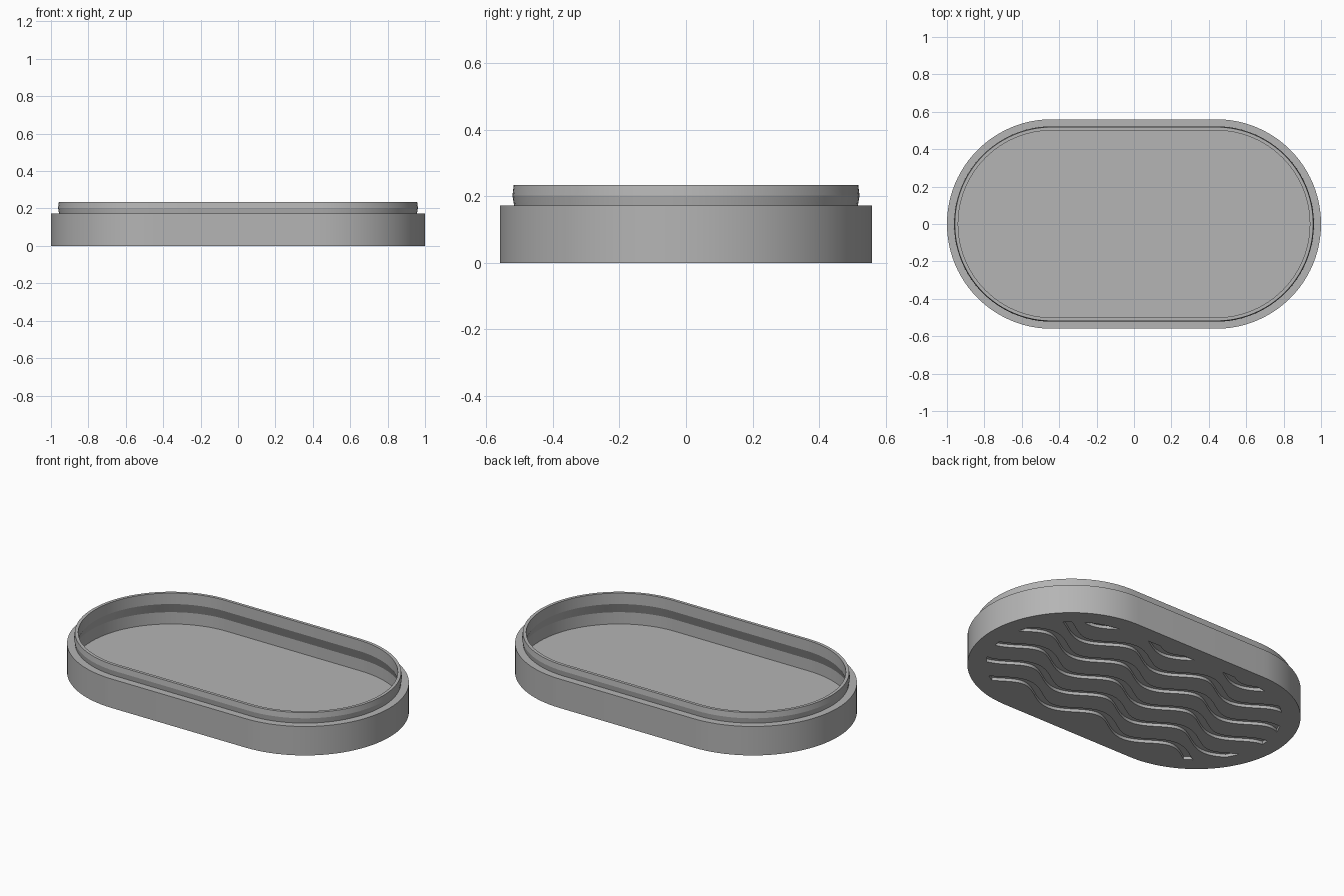
import bpy, bmesh, math
from mathutils import Vector

if "Cube" in bpy.data.objects:
    bpy.data.objects.remove(bpy.data.objects["Cube"])

RADIUS, HALF_STRAIGHT, ARC_STEPS = 0.56, 0.44, 48

grey = bpy.data.materials.new("plain grey")
grey.use_nodes = True
colour = (0.46, 0.46, 0.46, 1)
grey.diffuse_color = colour
grey.node_tree.nodes["Principled BSDF"].inputs["Base Color"].default_value = colour


def stadium(bm, inset, z):
    """Ring of vertices around a round-ended outline."""
    ring = []
    for side in (0, 1):
        for i in range(ARC_STEPS + 1):
            a = math.pi * (i / ARC_STEPS - 0.5 + side)
            cx = HALF_STRAIGHT * (1 - 2 * side)
            r = RADIUS - inset
            ring.append(bm.verts.new((cx + r * math.cos(a), r * math.sin(a), z)))
    return ring


def bridge(bm, a, b):
    for i in range(len(a)):
        j = (i + 1) % len(a)
        bm.faces.new((a[i], a[j], b[j], b[i]))


def finish(bm, name):
    bmesh.ops.recalc_face_normals(bm, faces=bm.faces)
    mesh = bpy.data.meshes.new(name)
    bm.to_mesh(mesh)
    bm.free()
    mesh.materials.append(grey)
    obj = bpy.data.objects.new(name, mesh)
    bpy.context.collection.objects.link(obj)
    return obj


def loft(name, profile):
    """Stack outlines of (inset, height) and cap both ends."""
    bm = bmesh.new()
    rings = [stadium(bm, inset, z) for inset, z in profile]
    for a, b in zip(rings, rings[1:]):
        bridge(bm, a, b)
    bm.faces.new(rings[0])
    bm.faces.new(rings[-1])
    return finish(bm, name)


def wave_ribbons(name, rows, width, depth):
    """Wavy bars, each row shifted sideways from the one before."""
    bm = bmesh.new()
    amp, period, steps = 0.055, 0.52, 140
    k = 2 * math.pi / period
    for row in range(rows):
        centre, trough = -0.36 + 0.165 * row, 0.24 + 0.08 * row
        sections = []
        for i in range(steps + 1):
            x = -1.05 + 2.1 * i / steps
            y = centre - amp * math.cos(k * (x - trough))
            slope = amp * k * math.sin(k * (x - trough))
            side = Vector((-slope, 1, 0)).normalized() * width / 2
            p = Vector((x, y, 0))
            low, high = Vector((0, 0, -0.05)), Vector((0, 0, depth))
            sections.append([bm.verts.new(v) for v in
                             (p - side + low, p + side + low, p + side + high, p - side + high)])
        for a, b in zip(sections, sections[1:]):
            bridge(bm, a, b)
        bm.faces.new(sections[0])
        bm.faces.new(sections[-1])
    return finish(bm, name)


def cut(obj, other, operation):
    bpy.ops.object.select_all(action='DESELECT')
    bpy.context.view_layer.objects.active = obj
    obj.select_set(True)
    mod = obj.modifiers.new("cut", 'BOOLEAN')
    mod.operation, mod.object, mod.solver = operation, other, 'EXACT'
    bpy.ops.object.modifier_apply(modifier=mod.name)
    bpy.data.objects.remove(other)


# Tray body: outer wall, ledge, snap rim, tapered inner wall, floor
tray = loft("tray_body", [
    (0, 0), (0, 0.172),
    (0.043, 0.172), (0.038, 0.203), (0.042, 0.235),
    (0.06, 0.235), (0.06, 0.17), (0.035, 0.11), (0.035, 0.04),
])

# Wavy grip grooves in the underside, kept clear of the edge
grooves = wave_ribbons("groove_cutter", 6, 0.045, 0.018)
boundary = loft("groove_boundary", [(0.1, -0.1), (0.1, 0.1)])
cut(grooves, boundary, 'INTERSECT')
cut(tray, grooves, 'DIFFERENCE')

bpy.ops.object.shade_smooth_by_angle(angle=math.radians(8))
